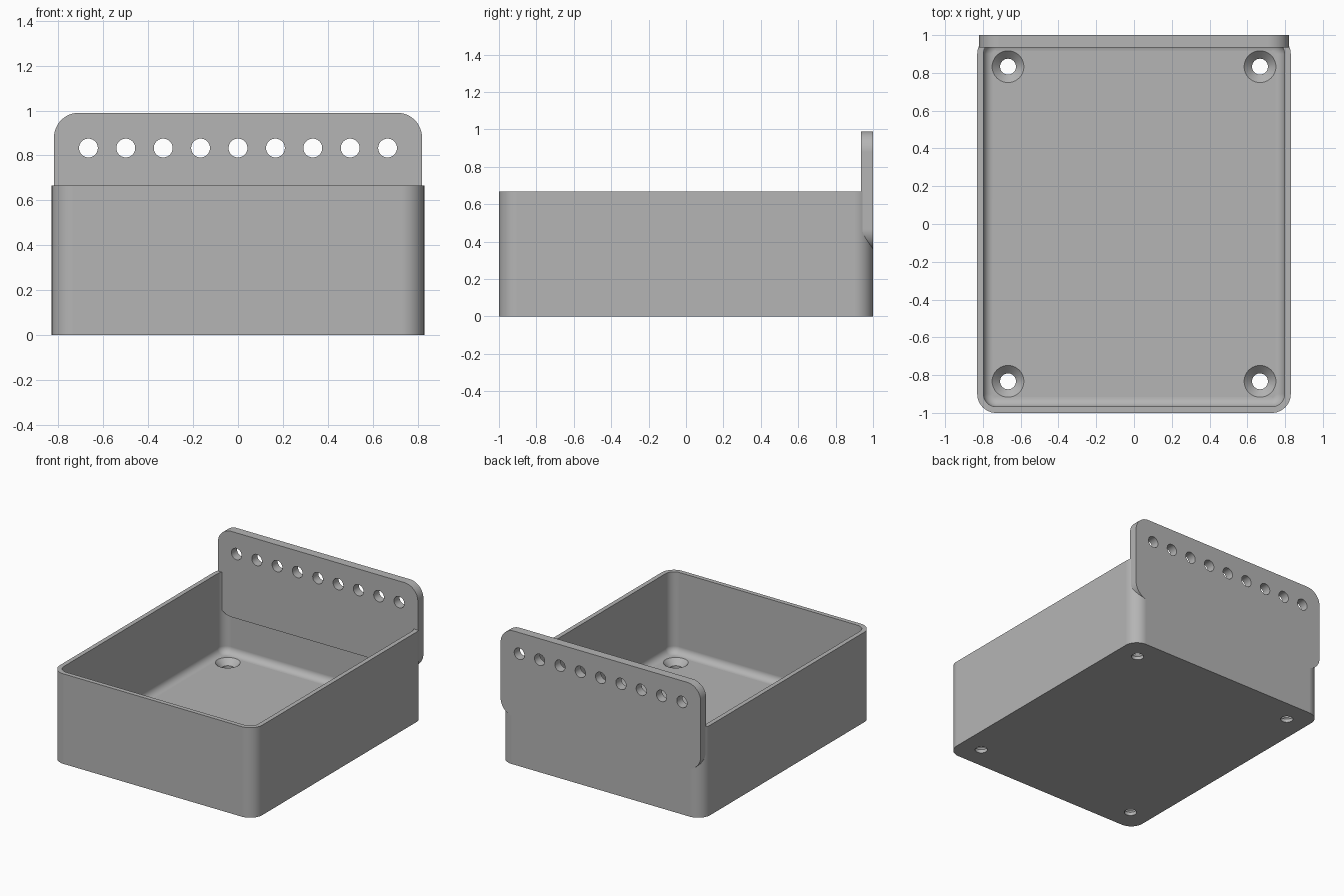
import bpy
import bmesh
from math import cos, sin, pi
from mathutils import Matrix

cube = bpy.data.objects.get("Cube")
if cube:
    bpy.data.objects.remove(cube, do_unlink=True)

grey = bpy.data.materials.new("plain grey")
grey.use_nodes = True
colour = (0.46, 0.46, 0.46, 1)
grey.diffuse_color = colour
grey.node_tree.nodes["Principled BSDF"].inputs["Base Color"].default_value = colour

# Main sizes
HALF_X, HALF_Y, HEIGHT = 0.83, 1.0, 0.667
WALL, FLOOR, CORNER, FILLET = 0.033, 0.067, 0.1, 0.05
HOLE = 0.042


def rounded_rect(hx, hy, radius, z, steps=12):
    ring = []
    for quarter, (sx, sy) in enumerate([(1, 1), (-1, 1), (-1, -1), (1, -1)]):
        for i in range(steps + 1):
            a = (quarter + i / steps) * pi / 2
            ring.append((sx * (hx - radius) + radius * cos(a),
                         sy * (hy - radius) + radius * sin(a), z))
    return ring


def circle(radius, z, steps=40):
    return [(radius * cos(2 * pi * i / steps), radius * sin(2 * pi * i / steps), z)
            for i in range(steps)]


def add_loft(bm, rings, matrix=Matrix()):
    """Skin a stack of rings and cap both ends."""
    loops = [[bm.verts.new(matrix @ Matrix.Translation(p).translation) for p in ring]
             for ring in rings]
    for low, high in zip(loops, loops[1:]):
        for i in range(len(low)):
            j = (i + 1) % len(low)
            bm.faces.new((low[i], low[j], high[j], high[i]))
    bm.faces.new(loops[0])
    bm.faces.new(loops[-1])


def finish(bm, name):
    bmesh.ops.recalc_face_normals(bm, faces=bm.faces)
    mesh = bpy.data.meshes.new(name)
    bm.to_mesh(mesh)
    bm.free()
    mesh.materials.append(grey)
    obj = bpy.data.objects.new(name, mesh)
    bpy.context.collection.objects.link(obj)
    return obj


def activate(obj):
    bpy.ops.object.select_all(action='DESELECT')
    obj.select_set(True)
    bpy.context.view_layer.objects.active = obj


def cut(obj, cutter):
    cutter.hide_render = True
    activate(obj)
    mod = obj.modifiers.new("holes", 'BOOLEAN')
    mod.operation, mod.solver, mod.object = 'DIFFERENCE', 'EXACT', cutter
    bpy.ops.object.modifier_apply(modifier=mod.name)
    bpy.data.objects.remove(cutter, do_unlink=True)


def smooth(obj):
    activate(obj)
    bpy.ops.object.shade_smooth_by_angle(angle=pi / 6)
    mod = obj.modifiers.new("even shading", 'WEIGHTED_NORMAL')
    mod.keep_sharp = True


# Open tray: outside, rim, inside walls and a filleted floor in one skin
ix, iy, ir = HALF_X - WALL, HALF_Y - WALL, CORNER - WALL
rings = [rounded_rect(HALF_X, HALF_Y, CORNER, 0),
         rounded_rect(HALF_X, HALF_Y, CORNER, HEIGHT),
         rounded_rect(ix, iy, ir, HEIGHT)]
for k in range(9):
    a = k / 8 * pi / 2
    inset = FILLET * (1 - cos(a))
    rings.append(rounded_rect(ix - inset, iy - inset, ir - inset,
                              FLOOR + FILLET * (1 - sin(a))))
bm = bmesh.new()
add_loft(bm, rings)
tray = finish(bm, "tray")

# Four countersunk floor holes
bm = bmesh.new()
sink = [circle(HOLE, -0.1), circle(HOLE, FLOOR - HOLE),
        circle(2 * HOLE + 0.02, FLOOR + 0.02)]
for x in (-0.667, 0.667):
    for y in (-0.833, 0.833):
        add_loft(bm, sink, Matrix.Translation((x, y, 0)))
cut(tray, finish(bm, "floor_hole_cutter"))
smooth(tray)

# Upright back panel with rounded corners
PANEL_LOW, PANEL_TOP, PANEL_FRONT = 0.355, 0.99, 0.935
upright = Matrix.Rotation(pi / 2, 4, 'X')
middle = (PANEL_LOW + PANEL_TOP) / 2
bm = bmesh.new()
add_loft(bm, [rounded_rect(0.82, (PANEL_TOP - PANEL_LOW) / 2, 0.11, z)
              for z in (-HALF_Y, -PANEL_FRONT)],
         Matrix.Translation((0, 0, middle)) @ upright)
panel = finish(bm, "back_panel")

# Row of nine holes through the panel
bm = bmesh.new()
for i in range(9):
    add_loft(bm, [circle(HOLE, -1.1), circle(HOLE, -0.8)],
             Matrix.Translation(((i - 4) / 6, 0, 0.833)) @ upright)
cut(panel, finish(bm, "panel_hole_cutter"))
smooth(panel)
